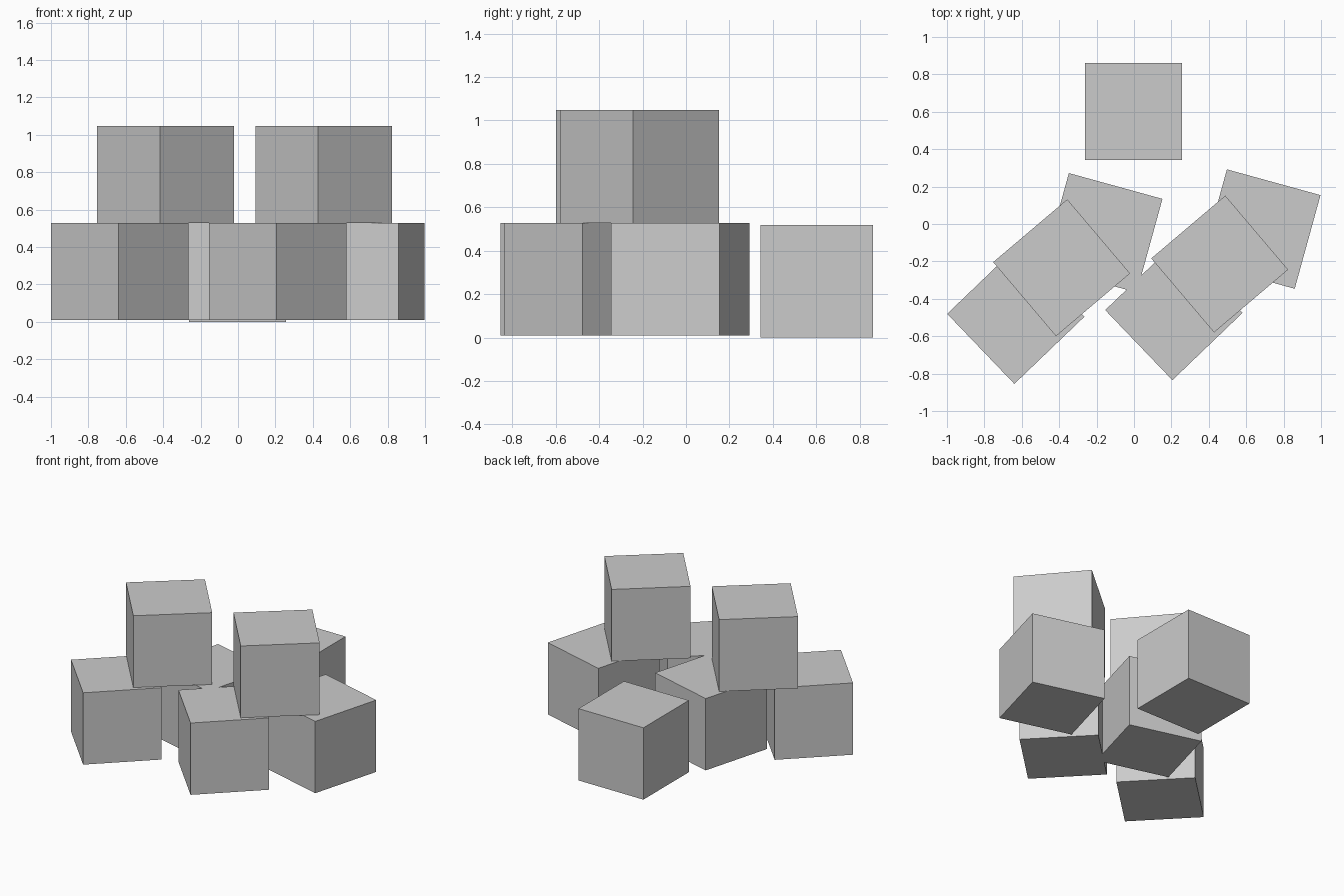
import bpy
from math import radians

if "Cube" in bpy.data.objects:
    bpy.data.objects.remove(bpy.data.objects["Cube"])

SIDE = 0.519


def block(name, x, y, base, angle):
    bpy.ops.mesh.primitive_cube_add(size=SIDE, location=(x, y, base + SIDE / 2),
                                    rotation=(0, 0, radians(angle)))
    bpy.context.object.name = name


# Two matching stacks: two blocks below, one bridging them on top
for side, dx, dy in (("left", 0, 0), ("right", 0.845, 0.02)):
    block(side + "_front_block", -0.632 + dx, -0.488 + dy, 0.009, 43.8)
    block(side + "_rear_block", -0.167 + dx, -0.047 + dy, 0.009, -15.4)
    block(side + "_top_block", -0.387 + dx, -0.234 + dy, 0.009 + SIDE, 40.3)

# Single loose block at the back
block("loose_block", -0.003, 0.602, 0.0, 0)
